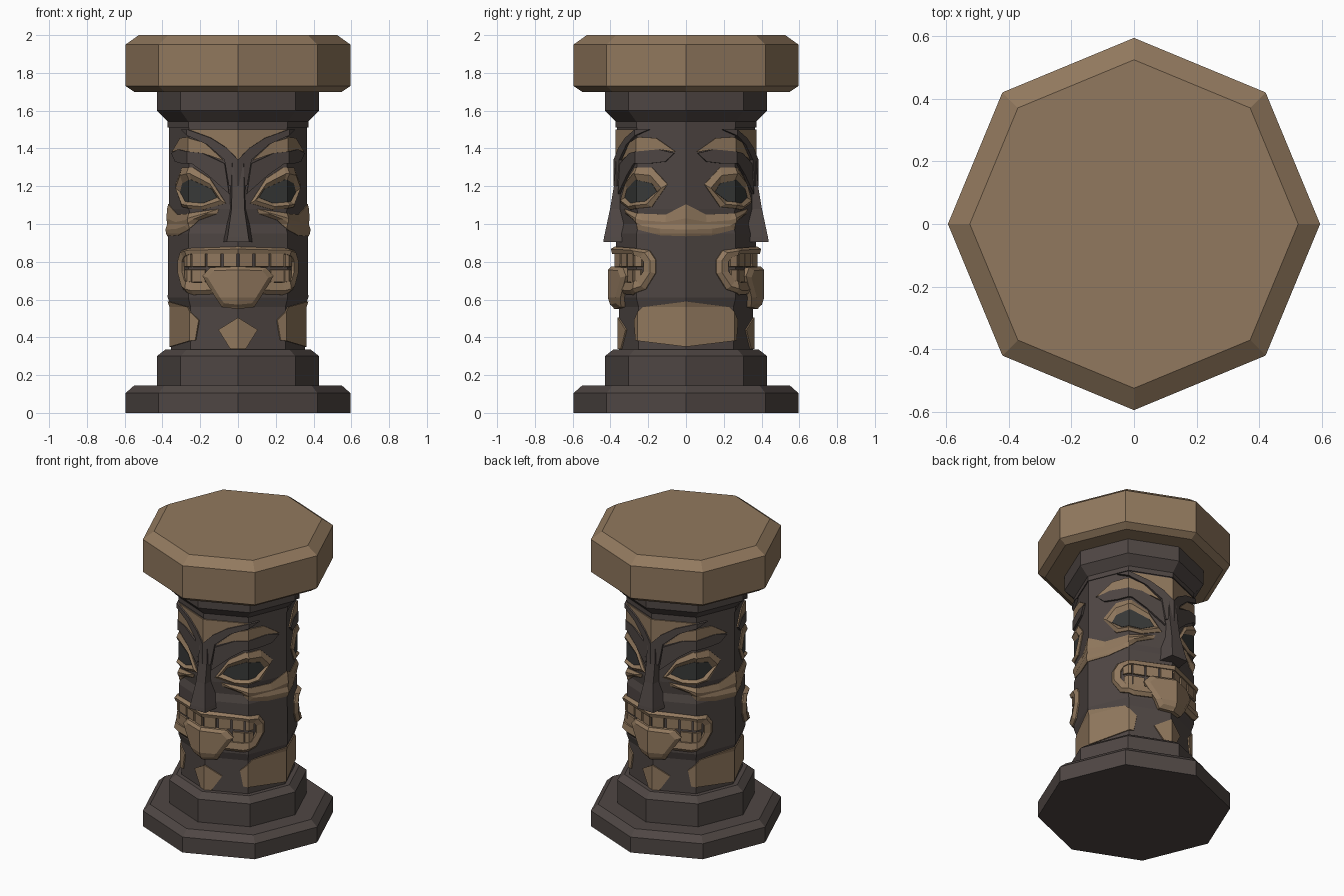
import bpy, bmesh, math
from mathutils import Vector

if "Cube" in bpy.data.objects:
    bpy.data.objects.remove(bpy.data.objects["Cube"])


def material(name, rgb):
    m = bpy.data.materials.new(name)
    m.diffuse_color = (*rgb, 1)
    m.use_nodes = True
    m.node_tree.nodes["Principled BSDF"].inputs["Base Color"].default_value = m.diffuse_color
    return m


TAN = material("tan wood", (0.285, 0.19, 0.112))
DARK = material("dark wood", (0.078, 0.062, 0.057))
EYE = material("eye grey", (0.04, 0.042, 0.04))

L, S = 0.283, 0.566   # unrolled length of one shaft side, and of a quarter turn
CORNERS = [Vector((math.sin(i * math.pi / 4), -math.cos(i * math.pi / 4))) for i in range(8)]
# shaft outline: (radius, height)
SHAFT = [(0.355, 0.32), (0.355, 0.56), (0.372, 0.61), (0.37, 0.95),
         (0.355, 1.0), (0.366, 1.08), (0.366, 1.56)]


def finish(name, bm, mat):
    bmesh.ops.remove_doubles(bm, verts=bm.verts[:], dist=1e-4)
    bmesh.ops.recalc_face_normals(bm, faces=bm.faces[:])
    me = bpy.data.meshes.new(name)
    bm.to_mesh(me)
    bm.free()
    me.materials.append(mat)
    ob = bpy.data.objects.new(name, me)
    bpy.context.collection.objects.link(ob)
    return ob


def octagon(name, profile, mat):
    bm = bmesh.new()
    rings = [[bm.verts.new((c.x * r, c.y * r, z)) for c in CORNERS] for r, z in profile]
    for a, b in zip(rings, rings[1:]):
        for i in range(8):
            j = (i + 1) % 8
            bm.faces.new((a[i], a[j], b[j], b[i]))
    bm.faces.new(rings[0][::-1])
    bm.faces.new(rings[-1])
    return finish(name, bm, mat)


def radius(z):
    for (r0, z0), (r1, z1) in zip(SHAFT, SHAFT[1:]):
        if z <= z1:
            return r0 + (r1 - r0) * (z - z0) / (z1 - z0)
    return SHAFT[-1][0]


def wrap(co):
    # unrolled (distance along side, depth, height) to the octagonal shaft
    s, d, z = co
    i = min(int(s / L + 1e-6), 1)
    p = CORNERS[i].lerp(CORNERS[i + 1], s / L - i) * (radius(z) + d)
    return p.x, p.y, z


def relief(name, loops, mat, ring=False):
    """Quarter carving from (outline, depth) loops, wrapped and mirrored four ways."""
    bm = bmesh.new()
    rows = [[bm.verts.new((s, d, z)) for s, z in pts] for pts, d in loops]
    n = len(rows[0])
    pairs = list(zip(rows, rows[1:])) + ([(rows[-1], rows[0])] if ring else [])
    for a, b in pairs:
        for i in range(n - 1 if ring else n):
            j = (i + 1) % n
            bm.faces.new((a[i], a[j], b[j], b[i]))
    if not ring:
        caps = [bm.faces.new(rows[0][::-1]), bm.faces.new(rows[-1])]
        bmesh.ops.triangulate(bm, faces=caps)
    # fold lines at the shaft corner and at the outline breaks
    cuts = [((L, 0, 0), (1, 0, 0))] + [((0, 0, z), (0, 0, 1)) for r, z in SHAFT[1:-1]]
    for co, no in cuts:
        bmesh.ops.bisect_plane(bm, geom=bm.verts[:] + bm.edges[:] + bm.faces[:],
                               dist=1e-5, plane_co=co, plane_no=no)
    # open the seams on the mirror planes
    seam = [f for f in bm.faces if all(v.co.x < 1e-4 for v in f.verts)
            or all(v.co.x > S - 1e-4 for v in f.verts)]
    bmesh.ops.delete(bm, geom=seam, context='FACES')
    out = bmesh.new()
    for sx in (1, -1):
        for sy in (1, -1):
            new = {}
            for v in bm.verts:
                x, y, z = wrap(v.co)
                new[v] = out.verts.new((x * sx, y * sy, z))
            for f in bm.faces:
                vs = [new[v] for v in f.verts]
                out.faces.new(vs if sx * sy > 0 else vs[::-1])
    bm.free()
    return finish(name, out, mat)


def shrink(pts, k, cs=None):
    # pull an outline towards its middle, or towards a mirror seam
    c = sum(p[0] for p in pts) / len(pts) if cs is None else cs
    cz = sum(p[1] for p in pts) / len(pts)
    return [(c + (s - c) * k, cz + (z - cz) * k) for s, z in pts]


def plate(name, pts, mat, depth=0.008):
    return relief(name, [(pts, -0.02), (pts, depth)], mat)


# stacked octagonal blocks
octagon("base", [(0.595, 0), (0.595, 0.105), (0.55, 0.145)], DARK)
octagon("lower_plinth", [(0.43, 0.14), (0.43, 0.3), (0.385, 0.335)], DARK)
octagon("shaft", SHAFT, DARK)
octagon("neck_band", [(0.372, 1.51), (0.372, 1.55)], DARK)
octagon("upper_plinth", [(0.37, 1.54), (0.43, 1.6), (0.43, 1.71)], DARK)
octagon("cap", [(0.55, 1.7), (0.595, 1.73), (0.595, 1.95), (0.525, 2.0)], TAN)

# painted panels
plate("forehead_panel", [(0, 1.34), (0.06, 1.4), (0.15, 1.455), (0.28, 1.5), (0, 1.5)], TAN)
plate("chin_panel", [(0, 0.505), (0.115, 0.44), (0.045, 0.338), (0, 0.338)], TAN)
plate("side_panel", [(S, 0.59), (0.31, 0.56), (0.23, 0.49), (0.25, 0.385), (S, 0.35)], TAN)
plate("brow_panel", [(0.08, 1.335), (0.19, 1.43), (0.3, 1.46), (0.395, 1.455), (0.51, 1.38),
                     (0.41, 1.395), (0.3, 1.385), (0.2, 1.375)], TAN)

# raised dark brows
plate("brow_fork", [(0, 1.2), (0, 1.34), (0.06, 1.4), (0.15, 1.455), (0.28, 1.5), (0.36, 1.5),
                    (0.25, 1.455), (0.17, 1.42), (0.075, 1.34), (0.05, 1.2)], DARK, 0.018)
plate("lower_brow", [(0.05, 1.16), (0.075, 1.32), (0.2, 1.375), (0.3, 1.385), (0.41, 1.395),
                     (0.5, 1.375), (0.45, 1.33), (0.36, 1.32), (0.26, 1.32), (0.17, 1.26)],
      DARK, 0.014)

# eyes with raised surrounds
lid = [(0.07, 1.11), (0.16, 1.24), (0.26, 1.3), (0.37, 1.3), (0.46, 1.21), (0.37, 1.09), (0.2, 1.075)]
eye = [(0.12, 1.14), (0.15, 1.185), (0.27, 1.235), (0.37, 1.215), (0.4, 1.17), (0.33, 1.12), (0.2, 1.11)]
rim = [((a[0] + b[0]) / 2, (a[1] + b[1]) / 2) for a, b in zip(lid, eye)]
relief("eye_surround", [(lid, -0.02), (lid, 0.006), (rim, 0.02), (eye, 0.002)], TAN)
plate("eye", eye, EYE, 0.005)

# cheek ridge running round each side
cheek = [(S, 1.105), (0.45, 1.05), (0.3, 1.055), (0.11, 1.08), (0.12, 1.055), (0.23, 1.02),
         (0.29, 0.97), (0.42, 0.94), (S, 0.935)]
crest = [(S, 1.03), (0.45, 1.01), (0.32, 1.02), (0.17, 1.06), (0.17, 1.055), (0.25, 1.025),
         (0.32, 0.99), (0.42, 0.975), (S, 0.97)]
relief("cheek", [(cheek, -0.02), (cheek, 0.004), (crest, 0.02)], TAN)

# mouth: lip ring, teeth and tongue
lip_out = [(0, 0.88), (0.26, 0.872), (0.36, 0.86), (0.395, 0.81), (0.395, 0.74),
           (0.34, 0.655), (0.25, 0.625), (0.1, 0.63), (0, 0.63)]
lip_in = [(0, 0.842), (0.26, 0.84), (0.315, 0.825), (0.335, 0.8), (0.335, 0.75),
          (0.3, 0.7), (0.24, 0.69), (0.1, 0.695), (0, 0.695)]
lip_mid = [((2 * a[0] + b[0]) / 3, (2 * a[1] + b[1]) / 3) for a, b in zip(lip_out, lip_in)]
relief("lips", [(lip_out, -0.02), (lip_out, 0.008), (lip_mid, 0.028), (lip_in, 0.02),
                (lip_in, -0.02)], TAN, ring=True)
for row, z0, z1, starts in (("upper", 0.772, 0.845, (0.006, 0.095, 0.18, 0.262)),
                            ("lower", 0.69, 0.76, (0.18, 0.257))):
    for k, s in enumerate(starts):
        w = 0.078 if s < 0.25 else 0.06
        tooth = [(s, z0), (s + w, z0), (s + w, z1), (s, z1)]
        relief(f"{row}_tooth_{k + 1}", [(tooth, -0.02), (shrink(tooth, 0.93), 0.012)], TAN)
tongue = [(0, 0.775), (0.15, 0.77), (0.19, 0.725), (0.09, 0.56), (0, 0.55)]
relief("tongue", [(tongue, -0.02), (tongue, 0.025), (shrink(tongue, 0.82, 0), 0.042)], TAN)

# nose wedge: (height, back half width, front half width, front distance)
NOSE = [(1.33, 0.05, 0.03, 0.372), (1.2, 0.05, 0.032, 0.382), (1.08, 0.046, 0.034, 0.402),
        (0.93, 0.08, 0.055, 0.434), (0.905, 0.082, 0.06, 0.438)]
bm = bmesh.new()
for side in (1, -1):
    rows = [[bm.verts.new((x, y * side, z)) for x, y in
             ((-b, -0.3), (-f, -d), (f, -d), (b, -0.3))] for z, b, f, d in NOSE]
    for a, b in zip(rows, rows[1:]):
        for i in range(4):
            j = (i + 1) % 4
            bm.faces.new((a[i], a[j], b[j], b[i]))
    bm.faces.new(rows[0])
    bm.faces.new(rows[-1][::-1])
finish("nose", bm, DARK)
